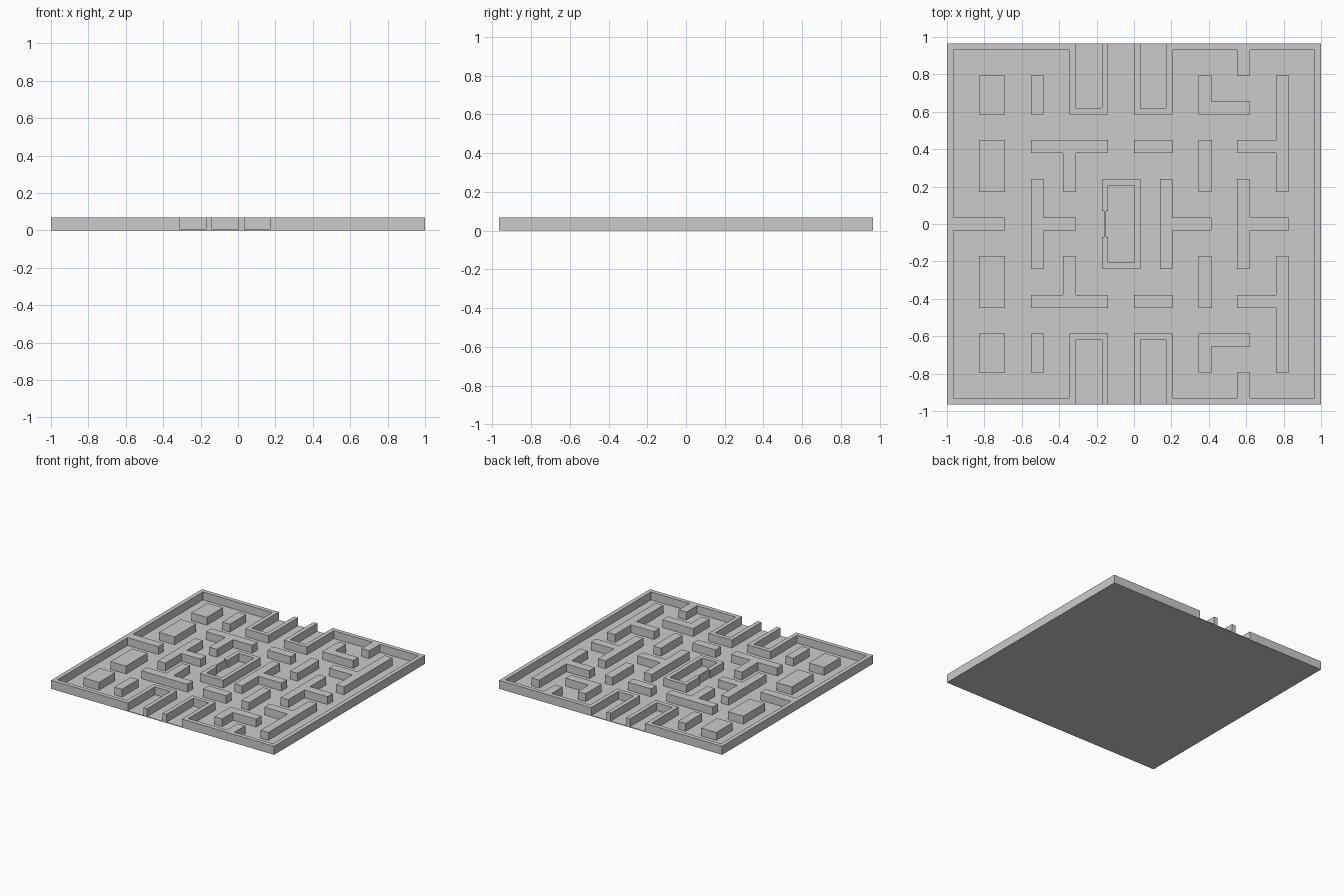
import bpy, bmesh

if "Cube" in bpy.data.objects:
    bpy.data.objects.remove(bpy.data.objects["Cube"])

U = 1 / 29            # grid unit of the maze
FLOOR = 0.005         # floor thickness
TOP = 2 * U           # wall top


def prism(name, pts, z0=FLOOR, z1=TOP):
    """Extrude an outline given in grid units."""
    bm = bmesh.new()
    face = bm.faces.new([bm.verts.new((x * U, y * U, z0)) for x, y in pts])
    ext = bmesh.ops.extrude_face_region(bm, geom=[face])
    for v in ext["geom"]:
        if isinstance(v, bmesh.types.BMVert):
            v.co.z = z1
    bmesh.ops.recalc_face_normals(bm, faces=bm.faces)
    mesh = bpy.data.meshes.new(name)
    bm.to_mesh(mesh)
    bm.free()
    ob = bpy.data.objects.new(name, mesh)
    bpy.context.collection.objects.link(ob)
    return ob


def rect(x0, x1, y0, y1):
    return [(x0, y0), (x1, y0), (x1, y1), (x0, y1)]


def flip(pts):
    return [(x, -y) for x, y in reversed(pts)]


def symmetric(half):
    """Close a half outline with its front/back mirror image."""
    return half + flip(half)


# Floor slab
prism("floor", rect(-29, 29, -28, 28), 0, FLOOR)

# Outer walls, folding inward into open bays at front and back
prism("left_outer_wall", symmetric([
    (-20, 1), (-28, 1), (-28, 27), (-10, 27), (-10, 17), (-4, 17), (-4, 28),
    (-5, 28), (-5, 18), (-9, 18), (-9, 28), (-29, 28)]))
prism("right_outer_wall", symmetric([
    (28, 27), (18, 27), (18, 23), (16, 23), (16, 27), (6, 27), (6, 17), (0, 17),
    (0, 28), (1, 28), (1, 18), (5, 18), (5, 28), (29, 28)]))

# Blocks mirrored front to back
blocks = {
    "corner_block": rect(-24, -20, 17, 23),
    "side_block": rect(-24, -20, 5, 13),
    "short_wall": rect(-16, -14, 17, 23),
    "tee_wall": [(-16, 13), (-16, 11), (-11, 11), (-11, 5), (-9, 5), (-9, 11),
                 (-4, 11), (-4, 13)],
    "cross_bar": rect(0, 6, 11, 13),
    "corner_wall": [(10, 17), (18, 17), (18, 19), (12, 19), (12, 23), (10, 23)],
    "long_wall": rect(10, 12, 5, 13),
    "branch_wall": [(16, 11), (22, 11), (22, 5), (24, 5), (24, 23), (22, 23),
                    (22, 13), (16, 13)],
}
for name, pts in blocks.items():
    prism(name + "_back", pts)
    prism(name + "_front", flip(pts))

# Three sideways tees along the middle row
for i, (x, end) in enumerate([(-16, -9), (4, 12), (16, 24)]):
    prism(f"middle_tee_{i + 1}",
          symmetric([(end, 1), (x + 2, 1), (x + 2, 7), (x, 7)]))

# Central pen with a thin gate
prism("pen_wall", [(-5, 2), (-5, 7), (1, 7), (1, -7), (-5, -7), (-5, -2),
                   (-4, -2), (-4, -6), (0, -6), (0, 6), (-4, 6), (-4, 2)])
prism("pen_gate", rect(-4.65, -4.35, -2, 2))
